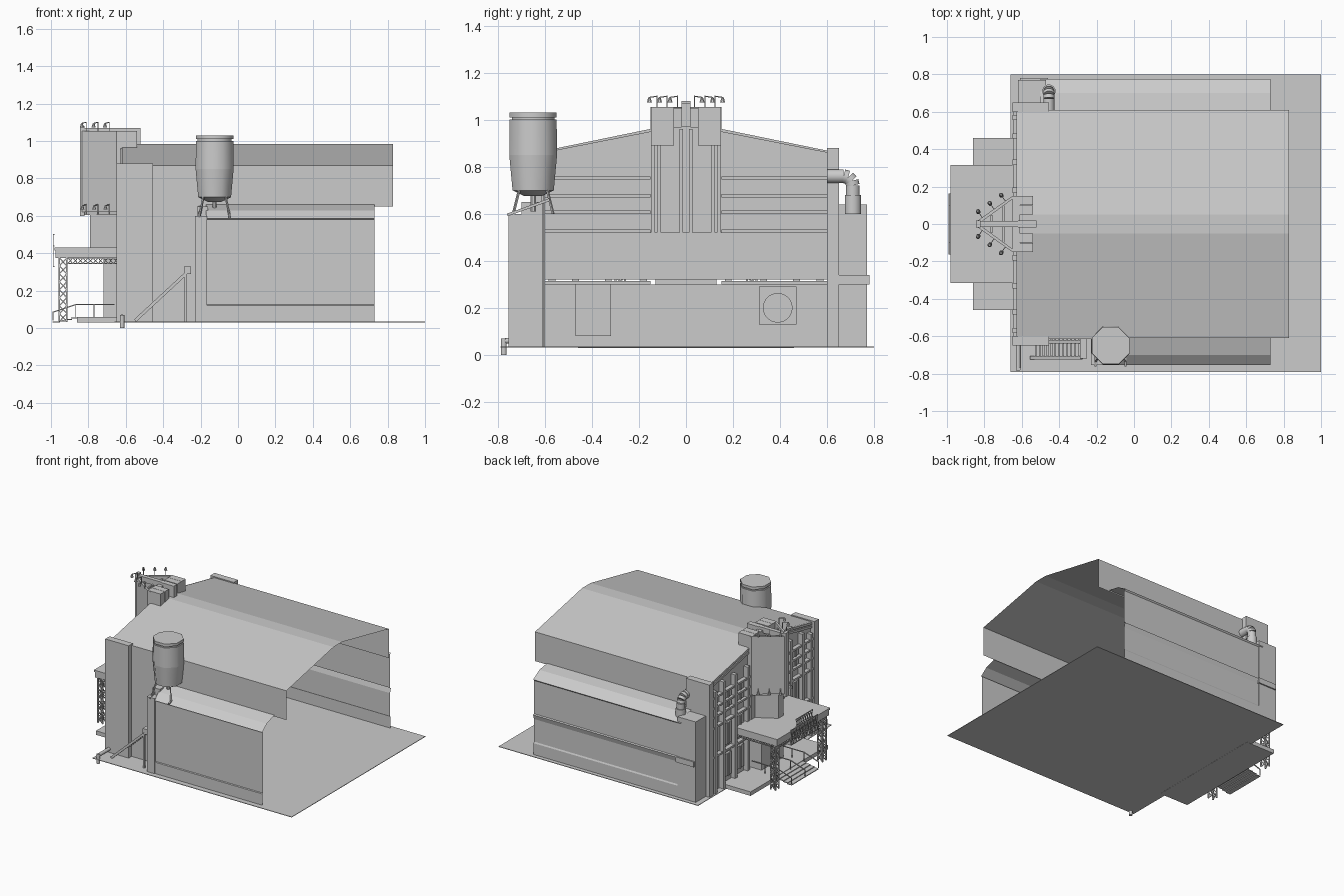
import bpy, bmesh, math
from mathutils import Vector, Matrix

if "Cube" in bpy.data.objects:
    bpy.data.objects.remove(bpy.data.objects["Cube"])

grey = bpy.data.materials.new("plain_grey")
grey.use_nodes = True
grey.diffuse_color = (0.6, 0.6, 0.6, 1)
grey.node_tree.nodes["Principled BSDF"].inputs["Base Color"].default_value = (0.6, 0.6, 0.6, 1)


class Part:
    """Collects simple solids into one named mesh."""

    def __init__(self, name):
        self.name, self.bm = name, bmesh.new()

    def box(self, x0, x1, y0, y1, z0, z1):
        size = Matrix.Diagonal((x1 - x0, y1 - y0, z1 - z0, 1))
        mid = Matrix.Translation(((x0 + x1) / 2, (y0 + y1) / 2, (z0 + z1) / 2))
        bmesh.ops.create_cube(self.bm, size=1, matrix=mid @ size)
        return self

    def beam(self, p, q, r=0.005, sides=4, r2=None):
        p, q = Vector(p), Vector(q)
        turn = (q - p).to_track_quat('Z', 'Y').to_matrix().to_4x4()
        spin = Matrix.Rotation(math.pi / sides, 4, 'Z')
        bmesh.ops.create_cone(self.bm, cap_ends=True, segments=sides, radius1=r,
                              radius2=r if r2 is None else r2, depth=(q - p).length,
                              matrix=Matrix.Translation((p + q) / 2) @ turn @ spin)
        return self

    def sheet(self, profile, x0, x1):
        """Open strip: a (y, z) profile swept along x."""
        rows = [[self.bm.verts.new((x, y, z)) for y, z in profile] for x in (x0, x1)]
        for i in range(len(profile) - 1):
            self.bm.faces.new((rows[0][i], rows[0][i + 1], rows[1][i + 1], rows[1][i]))
        return self

    def prism(self, outline, axis, a, b):
        """Closed outline: (y, z) swept along x, or (x, y) swept along z."""
        place = (lambda u, v, t: (t, u, v)) if axis == 'x' else (lambda u, v, t: (u, v, t))
        face = self.bm.faces.new([self.bm.verts.new(place(u, v, a)) for u, v in outline])
        new = bmesh.ops.extrude_face_region(self.bm, geom=[face])["geom"]
        move = Vector(place(0, 0, b - a))
        bmesh.ops.translate(self.bm, vec=move, verts=[g for g in new if isinstance(g, bmesh.types.BMVert)])
        return self

    def done(self, smooth=False):
        bmesh.ops.recalc_face_normals(self.bm, faces=self.bm.faces)
        mesh = bpy.data.meshes.new(self.name)
        self.bm.to_mesh(mesh)
        self.bm.free()
        mesh.materials.append(grey)
        obj = bpy.data.objects.new(self.name, mesh)
        bpy.context.collection.objects.link(obj)
        if smooth:
            bpy.ops.object.select_all(action='DESELECT')
            obj.select_set(True)
            bpy.context.view_layer.objects.active = obj
            bpy.ops.object.shade_smooth_by_angle(angle=math.radians(50))
        return obj


G = 0.035  # ground level
Part("ground").box(-0.66, 1, -0.79, 0.8, G - 0.004, G).done()

# Hall roof, open at the far end and underneath
roof = [(-0.61, 0.65), (-0.61, 0.87), (-0.05, 0.985), (0.05, 0.985), (0.61, 0.87), (0.61, 0.65)]
Part("hall_roof").sheet(roof, -0.62, 0.83).done()

# Side annexes
Part("front_annex").sheet([(-0.61, 0.66), (-0.64, 0.65), (-0.70, 0.63), (-0.755, 0.585), (-0.745, 0.58),
                           (-0.745, 0.125), (-0.75, 0.12), (-0.75, G)], -0.17, 0.73).done()
Part("back_annex").sheet([(0.61, 0.66), (0.70, 0.645), (0.775, 0.6), (0.765, 0.59), (0.765, 0.34),
                          (0.775, 0.335), (0.765, 0.30), (0.765, 0.13), (0.77, 0.12), (0.77, G)], -0.5, 0.73).done()
Part("annex_end_wall").box(-0.23, -0.165, -0.755, -0.61, G, 0.6).box(-0.22, -0.16, -0.7, -0.61, 0.6, 0.65).done()
Part("front_side_wall").box(-0.46, -0.2, -0.615, -0.605, G, 0.87).done()
Part("back_end_block").box(-0.62, -0.47, 0.65, 0.77, G, 0.64).box(-0.61, -0.46, 0.65, 0.78, 0.3, 0.34).done()

# Corner pylons
for name, y in (("front_pylon", -0.625), ("back_pylon", 0.625)):
    Part(name).box(-0.65, -0.455, y - 0.025, y + 0.025, G, 0.88).done()

# Gabled facade wall with ledges, pilasters and windows
gable = [(-0.61, 0.52), (-0.61, 0.86), (-0.05, 0.97), (0.05, 0.97), (0.61, 0.86), (0.61, 0.52)]
Part("facade_gable").prism(gable, 'x', -0.615, -0.595).done()
Part("facade_lower_wall").box(-0.615, -0.595, -0.61, 0.61, G, 0.30).done()
Part("facade_middle_band").box(-0.62, -0.57, -0.61, 0.61, 0.32, 0.52).done()
ledges, pilasters, windows, cornice = (Part(n) for n in
    ("facade_ledges", "facade_pilasters", "window_frames", "gable_cornice"))
for s in (-1, 1):
    def span(a, b):
        return sorted((s * a, s * b))
    for z in (0.30, 0.52, 0.60, 0.67, 0.745):
        ledges.box(-0.645, -0.58, *span(0.15, 0.61), z, z + 0.014)
    for y in (0.18, 0.33, 0.47, 0.57):
        pilasters.box(-0.65, -0.6, *span(y - 0.014, y + 0.014), G, 0.80 if y > 0.5 else 0.84)
    for a, b in ((0.21, 0.3), (0.36, 0.44)):
        for z0, z1 in ((0.1, 0.27), (0.34, 0.5), (0.62, 0.66), (0.69, 0.74)):
            windows.box(-0.63, -0.61, *span(a, b), z0, z1)
            windows.box(-0.637, -0.628, *span((a + b) / 2 - 0.005, (a + b) / 2 + 0.005), z0, z1)
    for drop in (0.005, 0.03):
        cornice.beam((-0.62, s * 0.6, 0.865 - drop), (-0.62, s * 0.05, 0.978 - drop), 0.012)
for part in (ledges, pilasters, windows, cornice):
    part.done()

# Inner face of the facade: doors, round fan and posts
Part("inner_doors").box(-0.596, -0.588, -0.47, -0.32, 0.08, 0.30).done()
Part("fan_housing").box(-0.6, -0.575, 0.31, 0.47, 0.13, 0.29).done()
Part("round_fan").beam((-0.58, 0.39, 0.2), (-0.568, 0.39, 0.2), 0.063, 24).done(True)
posts = Part("inner_posts")
for y in (-0.14, -0.115, -0.02, 0.02, 0.115, 0.14):
    posts.box(-0.6, -0.57, y - 0.008, y + 0.008, 0.52, 0.96)
posts.done()

# Central tower head behind the sign
head = Part("tower_head").box(-0.65, -0.61, -0.15, 0.15, 0.43, 1.05)
for y in (-0.125, -0.075, 0.075, 0.125):
    head.box(-0.65, -0.54, y - 0.024, y + 0.024, 0.89, 1.055)
head.box(-0.84, -0.52, -0.015, 0.015, 1.03, 1.07).box(-0.62, -0.52, -0.02, 0.02, 0.97, 1.07)
head.done()

# Wedge-shaped projecting sign
sign = Part("wedge_sign")
for s in (-1, 1):
    sign.prism([(-0.84, s * 0.015), (-0.65, s * 0.15), (-0.64, s * 0.14), (-0.825, s * 0.005)], 'z', 0.62, 1.055)
    for k in (0.35, 0.7):
        sign.beam((-0.83 + 0.19 * k, s * 0.14 * k, 1.03), (-0.83 + 0.19 * k, 0, 1.03), 0.008)
sign.box(-0.845, -0.82, -0.02, 0.02, 0.6, 1.08).done()
Part("sign_base").prism([(-0.83, 0), (-0.65, 0.14), (-0.65, -0.14)], 'z', 0.605, 0.622).done()
Part("sign_core").prism([(-0.79, -0.03), (-0.79, 0.03), (-0.65, 0.11), (-0.65, -0.11)], 'z', 0.43, 0.605).done()

# Lamps on small brackets along the sign
lamps = Part("sign_lamps")
for s in (-1, 1):
    for k in (0.15, 0.48, 0.8):
        x, y = -0.84 + 0.19 * k, s * (0.015 + 0.135 * k)
        for z, reach in ((1.05, 0.04), (0.61, 0.035)):
            tip = Vector((x - reach * 0.58, y + s * reach * 0.82, z + 0.045))
            lamps.beam((x, y, z), (x, y, z + 0.05), 0.003)
            lamps.beam((x, y, z + 0.05), tip, 0.003)
            lamps.beam(tip, tip - Vector((0, 0, 0.022)), 0.005, 8, 0.012)
lamps.done()

# Entrance platform, steps and handrails
steps = Part("entrance_platform").box(-0.86, -0.62, -0.46, 0.46, 0.03, 0.06)
for i in range(4):
    steps.box(-0.86 - 0.033 * (i + 1), -0.86 - 0.033 * i + 0.006, -0.16, 0.16, 0.05 - 0.007 * i, 0.056 - 0.007 * i)
steps.done()
rails = Part("handrails")
for y in (-0.16, 0, 0.16):
    path = [(-0.99, y, 0.04), (-0.99, y, 0.085), (-0.87, y, 0.125), (-0.66, y, 0.125)]
    for p, q in zip(path, path[1:]):
        rails.beam(p, q, 0.004)
    for x in (-0.87, -0.77):
        rails.beam((x, y, 0.05), (x, y, 0.125), 0.003)
rails.done()
Part("entrance_booth").box(-0.72, -0.62, -0.13, 0.13, 0.06, 0.37).done()

# Canopy on lattice columns with a truss below
Part("canopy").box(-0.975, -0.62, -0.31, 0.31, 0.375, 0.415).box(-0.98, -0.62, -0.315, 0.315, 0.415, 0.43).done()
lattice = Part("canopy_lattice")


def truss(corners, along, count, r=0.004):
    """Box truss: corner chords along a vector, with zigzag webs."""
    along = Vector(along)
    pts = [Vector(c) for c in corners]
    for i, a in enumerate(pts):
        b = pts[(i + 1) % len(pts)]
        lattice.beam(a, a + along, r)
        for k in range(count):
            p, q = (a, b) if k % 2 else (b, a)
            lattice.beam(p + along * k / count, q + along * (k + 1) / count, r * 0.7)


for y in (-0.28, 0.28):
    truss([(x, y + d, G) for x, d in ((-0.955, -0.02), (-0.915, -0.02), (-0.915, 0.02), (-0.955, 0.02))],
          (0, 0, 0.34), 8, 0.006)
    truss([(-0.91, y, 0.345), (-0.91, y, 0.375)], (0.27, 0, 0), 10)
for x in (-0.955, -0.915):
    truss([(x, -0.28, 0.345), (x, -0.28, 0.375)], (0, 0.56, 0), 18)
# Sign frame standing on the canopy edge
truss([(-0.985, -0.16, 0.33), (-0.985, -0.16, 0.44)], (0, 0.32, 0), 10)
truss([(-0.985, -0.1, 0.44), (-0.985, -0.1, 0.5)], (0, 0.2, 0), 8)
lattice.done()

# Water tank on splayed legs
cx, cy = -0.125, -0.65
tank = Part("water_tank")
for z0, z1, r0, r1 in ((0.70, 0.85, 0.095, 0.11), (0.85, 1.0, 0.11, 0.108), (0.995, 1.01, 0.098, 0.098),
                       (1.01, 1.03, 0.108, 0.108), (0.675, 0.70, 0.04, 0.095)):
    tank.beam((cx, cy, z0), (cx, cy, z1), r0, 8, r1)
tank.done(True)
legs = Part("tank_legs").beam((cx, cy, 0.61), (cx, cy, 0.69), 0.012, 8)
for sx in (-1, 1):
    for sy in (-1, 1):
        legs.beam((cx + sx * 0.08, cy + sy * 0.085, 0.6), (cx + sx * 0.06, cy + sy * 0.06, 0.7), 0.006)
    legs.beam((cx + sx * 0.08, -0.76, 0.595), (cx + sx * 0.08, -0.58, 0.66), 0.008)
legs.done()

# Outside stair with landing and post
stair = Part("side_stair")
for y in (-0.63, -0.715):
    stair.beam((-0.55, y, 0.04), (-0.28, y, 0.29), 0.012)
for i in range(12):
    x = -0.53 + i * 0.021
    stair.box(x, x + 0.009, -0.715, -0.615, 0.06 + i * 0.0195, 0.066 + i * 0.0195)
stair.box(-0.29, -0.25, -0.72, -0.61, 0.29, 0.33).box(-0.287, -0.273, -0.722, -0.71, G, 0.3)
stair.done()

# Exhaust duct bending down on the back, and a drain pipe at the front corner
duct = Part("exhaust_duct")
bend = [(-0.455, 0.67 + 0.04 * math.sin(t), 0.72 + 0.04 * math.cos(t)) for t in (0, 0.52, 1.05, 1.57)]
path = [(-0.455, 0.6, 0.76)] + bend + [(-0.455, 0.71, 0.66)]
for p, q in zip(path, path[1:]):
    duct.beam(p, q, 0.03, 12)
duct.beam((-0.455, 0.71, 0.6), (-0.455, 0.71, 0.68), 0.036, 12).done(True)
drain = Part("drain_pipe").beam((-0.62, -0.64, 0.06), (-0.62, -0.77, 0.06), 0.013, 8)
drain.beam((-0.62, -0.775, 0), (-0.62, -0.775, 0.07), 0.013, 8).done(True)
